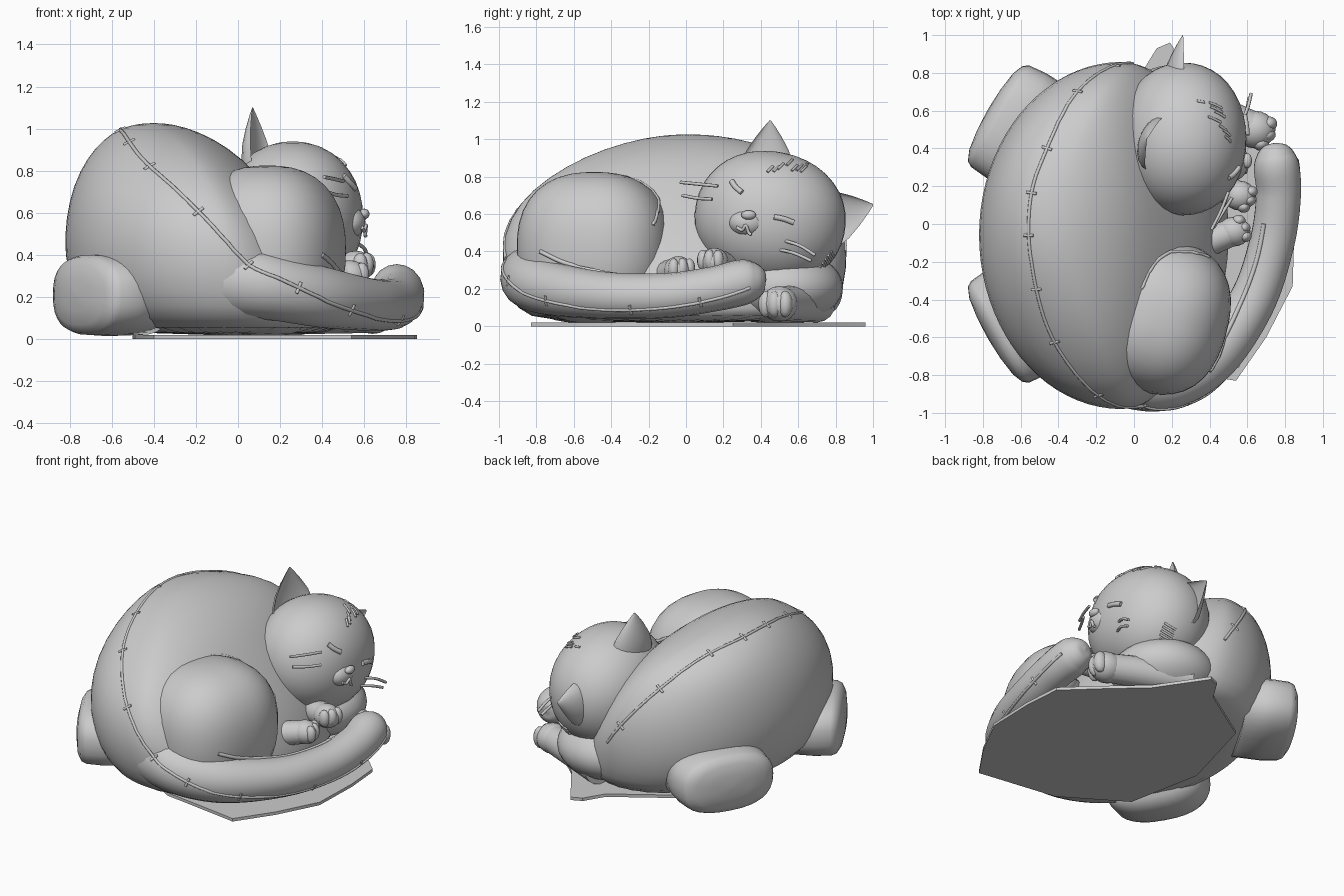
import bpy, bmesh, math, random
from math import sin, cos, pi
from mathutils import Vector as V, Matrix
from mathutils.bvhtree import BVHTree

if "Cube" in bpy.data.objects:
    bpy.data.objects.remove(bpy.data.objects["Cube"])

random.seed(4)


def sp(v, e):
    return math.copysign(abs(v) ** e, v)


def finish(name, bm, subsurf=0, angle=180):
    bmesh.ops.recalc_face_normals(bm, faces=bm.faces)
    me = bpy.data.meshes.new(name)
    bm.to_mesh(me)
    bm.free()
    ob = bpy.data.objects.new(name, me)
    bpy.context.collection.objects.link(ob)
    for p in me.polygons:
        p.use_smooth = True
    if angle < 180:
        me.set_sharp_from_angle(angle=math.radians(angle))
    if subsurf:
        m = ob.modifiers.new("smooth", "SUBSURF")
        m.levels = m.render_levels = subsurf
    return ob


def loft(name, rings, subsurf=0, angle=180):
    bm = bmesh.new()
    rows = [[bm.verts.new(p) for p in r] for r in rings]
    n = len(rows[0])
    for a, b in zip(rows, rows[1:]):
        for i in range(n):
            bm.faces.new((a[i], a[(i + 1) % n], b[(i + 1) % n], b[i]))
    bm.faces.new(rows[0])
    bm.faces.new(rows[-1])
    return finish(name, bm, subsurf, angle)


def ball(name, c, r, power=2.0, rot=(0, 0, 0), seg=32):
    # (super)ellipsoid
    bm = bmesh.new()
    bmesh.ops.create_uvsphere(bm, u_segments=seg, v_segments=seg // 2, radius=1)
    for v in bm.verts:
        k = sum(abs(t) ** power for t in v.co) ** (1 / power)
        v.co = V([v.co[i] / k * r[i] for i in range(3)])
    ob = finish(name, bm)
    ob.location, ob.rotation_euler = c, rot
    return ob


def smooth_path(pts, n=8):
    # Catmull-Rom through the points
    p = [V(q) for q in pts]
    p = [p[0] * 2 - p[1]] + p + [p[-1] * 2 - p[-2]]
    out = []
    for a, b, c, d in zip(p, p[1:], p[2:], p[3:]):
        for k in range(n):
            t = k / n
            out.append(0.5 * (2 * b + (c - a) * t + (2 * a - 5 * b + 4 * c - d) * t * t
                              + (3 * b - a - 3 * c + d) * t ** 3))
    return out + [p[-2]]


def tube(name, pts, r=None, res=4):
    # pts hold x, y, z (and radius when r is None)
    cu = bpy.data.curves.new(name, "CURVE")
    cu.dimensions, cu.bevel_depth, cu.bevel_resolution, cu.use_fill_caps = "3D", 1, res, True
    s = cu.splines.new("POLY")
    s.points.add(len(pts) - 1)
    for q, p in zip(s.points, pts):
        q.co = (p[0], p[1], p[2], 1)
        q.radius = max(0.002, p[3] if r is None else r)
    tmp = bpy.data.objects.new(name + "_curve", cu)
    bpy.context.collection.objects.link(tmp)
    me = bpy.data.meshes.new_from_object(tmp.evaluated_get(bpy.context.evaluated_depsgraph_get()))
    bpy.data.objects.remove(tmp)
    me.name = name
    ob = bpy.data.objects.new(name, me)
    bpy.context.collection.objects.link(ob)
    for f in me.polygons:
        f.use_smooth = True
    return ob


# curled body: z, left x, centre x, right x, near y, far y of each slice
slices = [(.015, -.55, 0, .5, -.78, .72), (.09, -.70, -.02, .51, -.91, .80),
          (.22, -.785, -.05, .48, -.97, .85), (.4, -.83, -.06, .4, -.995, .87),
          (.58, -.82, -.1, .27, -.95, .84), (.73, -.785, -.15, .14, -.83, .77),
          (.86, -.72, -.22, .02, -.64, .66), (.95, -.64, -.3, -.11, -.44, .48),
          (1.01, -.55, -.38, -.25, -.22, .26), (1.027, -.44, -.4, -.36, -.05, .07)]
rings = []
for z, xl, cx, xr, y0, y1 in slices:
    cy, ry = (y0 + y1) / 2, (y1 - y0) / 2
    rings.append([(cx + cos(a) * ((xr - cx) if cos(a) > 0 else (cx - xl)), cy + ry * sin(a), z)
                  for a in [2 * pi * i / 40 for i in range(40)]])
body = loft("body", rings, 1)

# haunch, chest and tail
haunch = ball("haunch", (.14, -.49, .42), (.36, .41, .405), 2.4, (0, 0, math.radians(-15)), 40)
chest = ball("chest", (.2, .52, .21), (.33, .32, .2))
tail = tube("tail", smooth_path([(-.12, -.76, .3, .2), (.15, -.83, .25, .16), (.4, -.71, .2, .145),
            (.62, -.42, .165, .125), (.73, -.1, .165, .12), (.765, .15, .2, .12), (.755, .3, .235, .122),
            (.75, .37, .245, .1), (.747, .415, .25, .06), (.746, .43, .25, .0)]), res=7)

# head and muzzle
head = ball("head", (.26, .45, .575), (.335, .405, .36), 2.1, (math.radians(-12), 0, 0), 40)
ball("muzzle", (.53, .33, .555), (.075, .1, .075))
ball("nose", (.6, .335, .595), (.025, .04, .025), seg=16)


# ears: crescent section, hollow toward the face side
def ear(name, base, tip, side, w):
    base, tip, side = V(base), V(tip), V(side).normalized()
    front = side.cross(tip - base).normalized()
    if front.x < 0:
        front = -front
    rings = []
    for t, s in ((-.25, 1.05), (.0, 1), (.3, .83), (.6, .53), (.85, .23), (1, .03)):
        ring = []
        for i in range(20):
            a = 2 * pi * i / 20
            f = sin(a) * (.6 if sin(a) < 0 else -.35)
            ring.append(base + (tip - base) * t + (side * cos(a) + front * f) * w * s)
        rings.append(ring)
    loft(name, rings, 0, 50)


ear("upper_ear", (.11, .43, .87), (.07, .45, 1.1), (.35, 1, 0), .145)
ear("lower_ear", (.25, .77, .57), (.26, 1.0, .65), (.1, -.25, 1), .155)


# paws with toes, on limbs
def paw(name, start, c, r):
    start, c = V(start), V(c)
    d = (c - start).normalized()
    side = V((-d.y, d.x, 0)).normalized()
    tube(name + "_limb", [(*start, r * 1.15), (*start.lerp(c, .5), r * 1.05), (*c, r * .95)], res=6)
    ball(name, c, (r * 1.15, r * 1.05, r), seg=20)
    for k in (-1, 0, 1):
        ball(name + "_toe", c + d * r * (.75 - .15 * abs(k)) + side * k * r * .6,
             (r * .48, r * .42, r * .75), seg=14)


paw("hind_paw", (.25, -.15, .25), (.53, -.04, .3), .075)
paw("upper_front_paw", (.25, .3, .28), (.56, .15, .345), .075)
paw("lower_front_paw", (.15, .7, .13), (.64, .5, .12), .095)

# two outer feet: domed pads behind the body
for s, name in ((1, "far_foot"), (-1, "near_foot")):
    n, t = V((-.866, .5 * s, 0)), V((.5, .866 * s, 0))
    c = V((-.725, .58 * s, .21))
    rings = [[c + n * d + t * (.31 * k * sp(cos(a), .8)) + V((0, 0, .19 * k * sp(sin(a), .8)))
              for a in [2 * pi * i / 32 for i in range(32)]]
             for d, k in ((-.3, 1), (-.12, 1.03), (-.02, 1), (.01, .94), (.035, .75), (.05, .4), (.055, .05))]
    loft(name, rings)

# flat sheet under the body
bm = bmesh.new()
outline = [(.48, -.82), (.54, -.83), (.7, -.6), (.84, -.33), (.85, 0), (.83, .25), (.62, .45), (.4, .65),
           (.19, .96), (.12, .93), (.04, .8), (-.35, .55), (-.5, 0), (-.4, -.5), (0, -.75)]
f = bm.faces.new([bm.verts.new((x, y, .0)) for x, y in outline])
g = bmesh.ops.extrude_face_region(bm, geom=[f])
for v in g["geom"]:
    if isinstance(v, bmesh.types.BMVert):
        v.co.z = .02
finish("base_sheet", bm, 0, 30)

bpy.context.view_layer.update()
dg = bpy.context.evaluated_depsgraph_get()
trees = {o: (BVHTree.FromObject(o, dg), o.matrix_world.copy()) for o in (body, haunch, tail, head)}


def snap(p, obs):
    best = None
    for o in obs:
        tree, m = trees[o]
        q = m @ tree.find_nearest(m.inverted() @ V(p))[0]
        if best is None or (q - V(p)).length < (best - V(p)).length:
            best = q
    return best


# stitched seam down the spine and along the outside of the tail
seam = smooth_path([(0, .88, .4), (-.15, .82, .6), (-.32, .65, .8), (-.46, .4, .95), (-.54, .2, 1.0),
                    (-.57, 0, 1.02), (-.55, -.2, .99), (-.48, -.5, .89), (-.38, -.7, .79), (-.15, -.94, .57),
                    (.05, -1.0, .37), (.25, -.95, .26), (.45, -.83, .17), (.68, -.5, .1), (.83, -.1, .1),
                    (.88, .15, .14), (.88, .35, .2)], 6)
seam = [snap(p, (body, tail)) for p in seam]
tube("spine_seam", seam, .009, 2)
for i in range(4, len(seam) - 3, 7):
    d = (seam[i + 1] - seam[i - 1]).normalized()
    side = d.cross(seam[i] - V((-.05, -.05, .3))).normalized() * .03
    tube("seam_stitch", [snap(seam[i] + side, (body, tail)), seam[i], snap(seam[i] - side, (body, tail))], .008, 2)

# crease lines of the tail and the thigh
crease = smooth_path([(.4, -.78, .4), (.47, -.62, .33), (.55, -.45, .29), (.64, -.2, .28), (.68, 0, .29)])
tube("tail_crease", [snap(p, (tail, haunch)) for p in crease], .012, 2)
crease = smooth_path([(.03, -.33, .84), (.1, -.2, .78), (.2, -.12, .7), (.32, -.1, .65), (.44, -.13, .55)])
tube("thigh_crease", [snap(p, (haunch,)) for p in crease], .01, 2)


# face lines drawn on the head, given as (y, z) seen from the right
def face_line(name, pts, r, x=.004):
    tree, m = trees[head]
    out = []
    for y, z in smooth_path([(*p, 0) for p in pts], 4) and [q[:2] for q in smooth_path(pts, 4)]:
        o = m.inverted() @ V((2, y, z))
        hit = tree.ray_cast(o, m.inverted().to_3x3() @ V((-1, 0, 0)))[0]
        if hit:
            out.append(m @ hit + V((x, 0, 0)))
    if len(out) > 1:
        tube(name, out, r, 3)


face_line("eye", [(.245, .775), (.265, .745), (.3, .715)], .015)
face_line("eye", [(.47, .585), (.52, .575), (.575, .555)], .015)
face_line("mouth", [(.27, .53), (.3, .515), (.32, .54), (.335, .5), (.35, .49)], .009, .03)
for k in range(9):
    # forehead fur
    y, z = .44 + k * .03 + random.uniform(-.01, .01), .85 - .0 * k + random.uniform(-.03, .02)
    face_line("forehead_fur", [(y, z), (y + .03, z + .03)], .007)
for k in range(6):
    # cheek fur
    y, z = .7 + k * .015, .3 + k * .02
    face_line("cheek_fur", [(y, z), (y + .02, z - .035)], .007)

# whiskers
for w in ([(.5, .17, .75), (.46, .07, .76), (.41, -.03, .77)], [(.52, .14, .68), (.47, .06, .685), (.42, -.02, .7)],
          [(.56, .52, .46), (.6, .61, .43), (.62, .69, .38)], [(.55, .5, .41), (.59, .58, .39), (.61, .67, .35)]):
    tube("whisker", smooth_path(w, 5), .009, 2)
